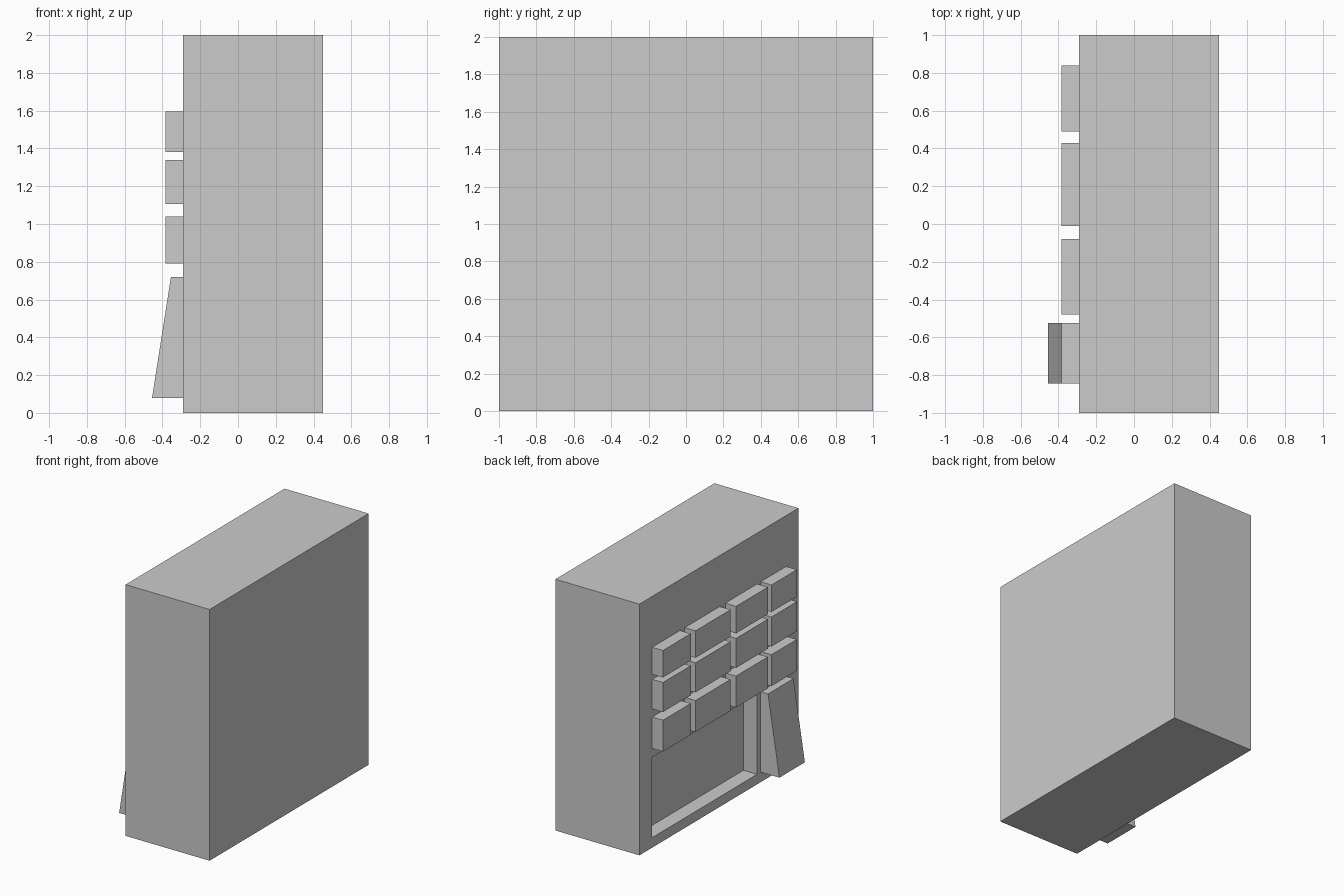
import bpy, bmesh
from mathutils import Vector

if "Cube" in bpy.data.objects:
    bpy.data.objects.remove(bpy.data.objects["Cube"])

FACE_X = -0.29  # panel side of the cabinet


def finish(name, bm):
    bmesh.ops.recalc_face_normals(bm, faces=bm.faces[:])
    mesh = bpy.data.meshes.new(name)
    bm.to_mesh(mesh)
    bm.free()
    obj = bpy.data.objects.new(name, mesh)
    bpy.context.collection.objects.link(obj)
    return obj


def add_box(bm, x, y, z):
    lo, hi = Vector((x[0], y[0], z[0])), Vector((x[1], y[1], z[1]))
    verts = bmesh.ops.create_cube(bm, size=1)["verts"]
    for v in verts:
        v.co = Vector(hi[i] if v.co[i] > 0 else lo[i] for i in range(3))
    return verts


# Cabinet body with a recessed tray opening in the panel side
bm = bmesh.new()
add_box(bm, (FACE_X, 0.45), (-1, 1), (0, 2))
bm.normal_update()
panel = min(bm.faces, key=lambda f: f.calc_center_median().x)
bmesh.ops.inset_region(bm, faces=[panel], thickness=0.1)
for v in panel.verts:
    v.co.y = 0.84 if v.co.y > 0 else -0.48
    v.co.z = 0.72 if v.co.z > 1 else 0.08
recess = bmesh.ops.extrude_discrete_faces(bm, faces=[panel])["faces"][0]
bmesh.ops.translate(bm, verts=recess.verts[:], vec=(0.12, 0, 0))
finish("cabinet_body", bm)

# Raised blocks: four columns by three rows
columns = [(0.49, 0.84), (-0.01, 0.43), (-0.48, -0.08), (-0.845, -0.525)]
rows = [(0.79, 1.04), (1.105, 1.34), (1.38, 1.595)]
for r, z in enumerate(rows):
    for c, y in enumerate(columns):
        bm = bmesh.new()
        add_box(bm, (-0.385, FACE_X), y, z)
        finish(f"panel_block_{r + 1}_{c + 1}", bm)

# Sloped wedge beside the recess, deeper at the bottom
bm = bmesh.new()
for v in add_box(bm, (-0.355, FACE_X), columns[3], (0.08, 0.72)):
    if v.co.x < -0.3 and v.co.z < 0.4:
        v.co.x = -0.455
finish("sloped_wedge", bm)
